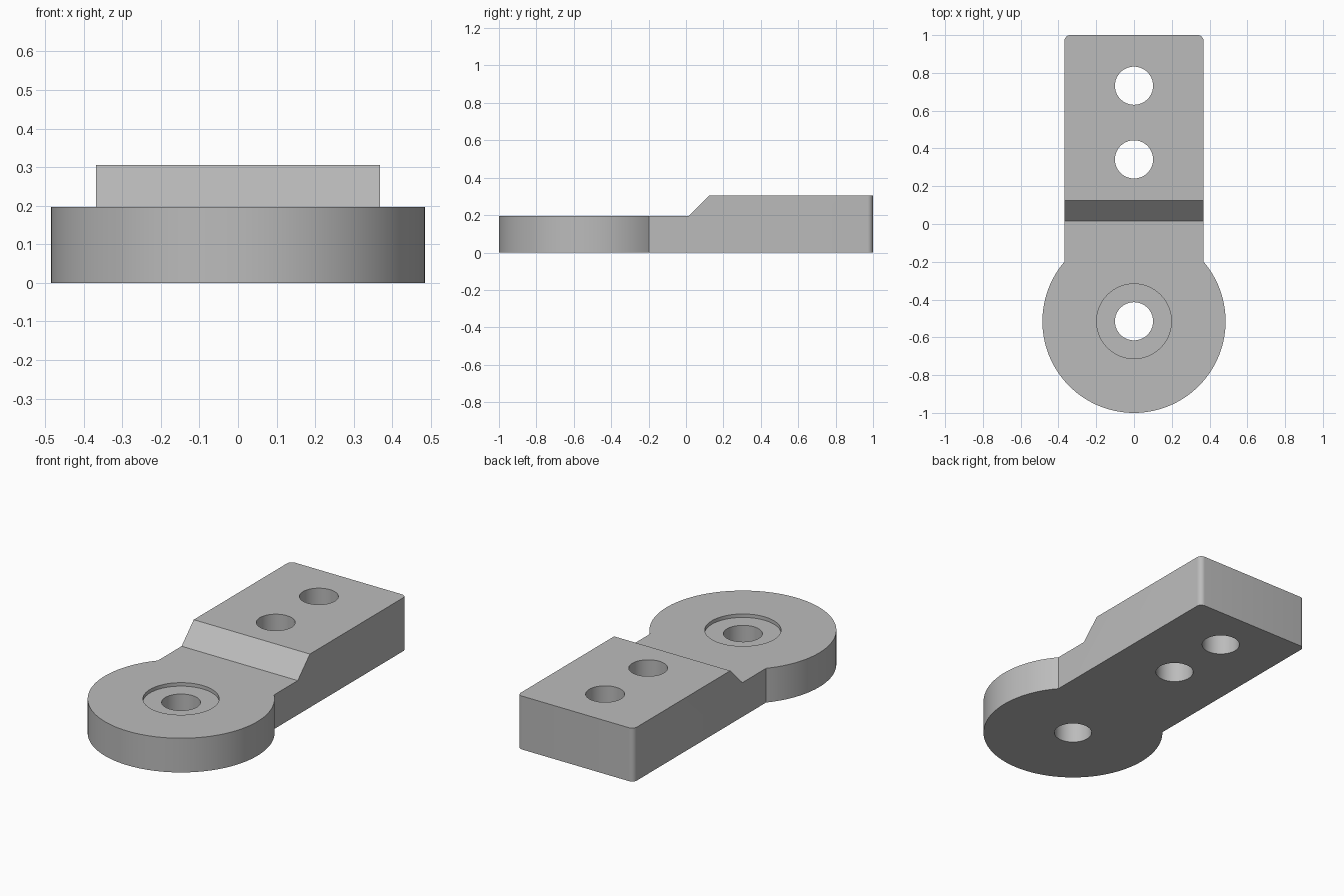
import bpy, bmesh
from math import sin, cos, pi, atan2, radians

if "Cube" in bpy.data.objects:
    bpy.data.objects.remove(bpy.data.objects["Cube"])

HALF_W, BACK, CORNER = 0.368, 1.0, 0.03
EYE_Y, EYE_R = -0.515, 0.485
LOW, HIGH = 0.196, 0.306

grey = bpy.data.materials.new("plain grey")
grey.use_nodes = True
grey.diffuse_color = (0.5, 0.5, 0.5, 1)
grey.node_tree.nodes["Principled BSDF"].inputs["Base Color"].default_value = (0.5, 0.5, 0.5, 1)


def arc(cx, cy, r, a0, a1, n):
    angles = [a0 + (a1 - a0) * i / n for i in range(n + 1)]
    return [(cx + r * cos(a), cy + r * sin(a)) for a in angles]


def prism(name, points, offset):
    """Extrude a closed 3D polygon along an offset."""
    bm = bmesh.new()
    face = bm.faces.new([bm.verts.new(p) for p in points])
    new = bmesh.ops.extrude_face_region(bm, geom=[face])["geom"]
    bmesh.ops.translate(bm, vec=offset, verts=[v for v in new if isinstance(v, bmesh.types.BMVert)])
    bmesh.ops.recalc_face_normals(bm, faces=bm.faces)
    mesh = bpy.data.meshes.new(name)
    bm.to_mesh(mesh)
    bm.free()
    mesh.materials.append(grey)
    obj = bpy.data.objects.new(name, mesh)
    bpy.context.collection.objects.link(obj)
    return obj


def cut(body, cutter):
    """Subtract a cutter from the body and discard it."""
    cutter.hide_render = True
    mod = body.modifiers.new("cut", "BOOLEAN")
    mod.operation, mod.solver, mod.object = "DIFFERENCE", "EXACT", cutter
    bpy.context.view_layer.objects.active = body
    bpy.ops.object.modifier_apply(modifier=mod.name)
    bpy.data.objects.remove(cutter)


def drill(body, y, r, bottom):
    ring = arc(0, y, r, 0, 2 * pi, 64)[:-1]
    cut(body, prism("drill", [(x, v, bottom) for x, v in ring], (0, 0, 1)))


# Plan outline: round eye joined to a tab with rounded back corners
neck = atan2((EYE_R ** 2 - HALF_W ** 2) ** 0.5, HALF_W)
outline = arc(0, EYE_Y, EYE_R, pi - neck, 2 * pi + neck, 80)
outline += arc(HALF_W - CORNER, BACK - CORNER, CORNER, 0, pi / 2, 8)
outline += arc(CORNER - HALF_W, BACK - CORNER, CORNER, pi / 2, pi, 8)
bracket = prism("bracket_plate", [(x, y, 0) for x, y in outline], (0, 0, HIGH))

# Lower front level with the sloped step
step = [(-2, LOW), (0.015, LOW), (0.225, HIGH + 0.1), (-2, HIGH + 0.1)]
cut(bracket, prism("step_cutter", [(-1, y, z) for y, z in step], (2, 0, 0)))

# Shallow counterbore and three through holes
drill(bracket, EYE_Y, 0.198, LOW - 0.02)
for hole_y in (EYE_Y, 0.342, 0.732):
    drill(bracket, hole_y, 0.101, -0.3)

bpy.ops.object.select_all(action="DESELECT")
bracket.select_set(True)
bpy.context.view_layer.objects.active = bracket
bpy.ops.object.shade_smooth_by_angle(angle=radians(30))
